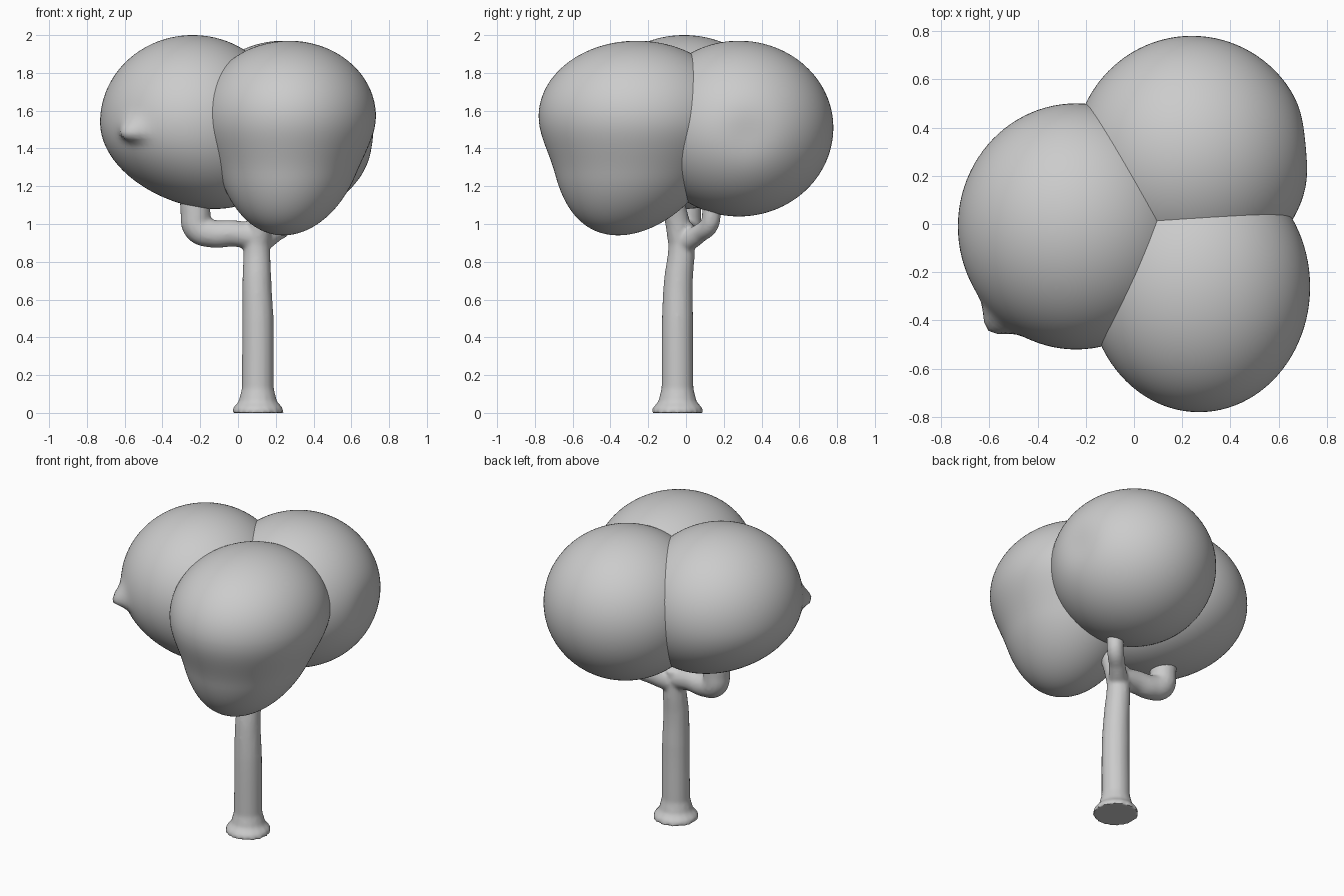
import bpy, bmesh, math
from mathutils import Vector

if "Cube" in bpy.data.objects:
    bpy.data.objects.remove(bpy.data.objects["Cube"])

grey = bpy.data.materials.new("plain_grey")
grey.use_nodes = True
COLOUR = (0.6, 0.6, 0.6, 1)
grey.diffuse_color = COLOUR
grey.node_tree.nodes["Principled BSDF"].inputs["Base Color"].default_value = COLOUR


def add(name, mesh):
    obj = bpy.data.objects.new(name, mesh)
    bpy.context.collection.objects.link(obj)
    obj.data.materials.append(grey)
    return obj


def crown(name, centre, radii, low, taper=0, drift=(0, 0), spot=None, push=0, width=(0.1, 0.1)):
    """Rounded leaf mass: own lower depth, tapered and drifting base, one bump or dent."""
    bm = bmesh.new()
    bmesh.ops.create_uvsphere(bm, u_segments=96, v_segments=64, radius=1)
    centre = Vector(centre)
    for v in bm.verts:
        t = max(0, -v.co.z)
        narrow = 1 - taper * math.sin(math.pi * t) ** 2 if t < 0.5 else 1 - taper
        v.co = Vector((v.co.x * radii[0] * narrow + drift[0] * t * t,
                       v.co.y * radii[1] * narrow + drift[1] * t * t,
                       v.co.z * (low if v.co.z < 0 else radii[2]))) + centre
        if spot:
            away = v.co - Vector(spot)
            flat = math.hypot(away.x, away.y) / width[0]
            tall = away.z / (width[0] if away.z > 0 else width[1])
            out = (v.co - centre).normalized()
            v.co += out * push * math.exp(-flat * flat - tall * tall)
    for f in bm.faces:
        f.smooth = True
    mesh = bpy.data.meshes.new(name)
    bm.to_mesh(mesh)
    bm.free()
    return add(name, mesh)


def limb(name, points):
    """Round tube through (x, y, z, radius) points."""
    curve = bpy.data.curves.new(name, "CURVE")
    curve.dimensions = "3D"
    curve.bevel_depth = 1
    curve.bevel_resolution = 6
    curve.use_fill_caps = True
    spline = curve.splines.new("BEZIER")
    spline.bezier_points.add(len(points) - 1)
    for p, (x, y, z, r) in zip(spline.bezier_points, points):
        p.co = (x, y, z)
        p.radius = r
        p.handle_left_type = p.handle_right_type = "AUTO"
    return add(name, curve)


# Leaf masses
crown("right_crown", (-0.24, -0.01, 1.54), (0.49, 0.51, 0.46), 0.46, drift=(0.12, 0),
      spot=(-0.56, -0.39, 1.48), push=0.07, width=(0.07, 0.035))
crown("front_crown", (0.27, -0.26, 1.57), (0.46, 0.52, 0.4), 0.63, taper=0.1, drift=(-0.03, -0.1))
crown("back_crown", (0.24, 0.28, 1.51), (0.49, 0.5, 0.46), 0.47,
      spot=(0.73, 0.33, 1.48), push=-0.02, width=(0.13, 0.13))

# Trunk with flared foot, and three branches
X, Y = 0.105, -0.045
limbs = [
    limb("trunk", [(X, Y, 0, 0.138), (X, Y, 0.025, 0.133), (X, Y, 0.06, 0.102), (X, Y, 0.13, 0.085),
                   (X, Y, 0.5, 0.083), (0.1, -0.04, 0.7, 0.077), (0.1, -0.025, 0.85, 0.071),
                   (0.1, -0.025, 1.0, 0.07)]),
    limb("right_branch", [(0.1, -0.025, 0.93, 0.07), (-0.02, -0.02, 0.95, 0.07), (-0.14, -0.01, 0.95, 0.075),
                          (-0.21, 0, 0.98, 0.08), (-0.225, 0, 1.06, 0.08), (-0.225, 0, 1.25, 0.08)]),
    limb("back_branch", [(0.1, -0.025, 0.89, 0.06), (0.19, 0.07, 0.95, 0.05), (0.25, 0.125, 1.0, 0.05),
                         (0.26, 0.135, 1.07, 0.05), (0.26, 0.135, 1.25, 0.05)]),
    limb("front_branch", [(0.1, -0.025, 0.9, 0.07), (0.12, -0.05, 1.03, 0.065), (0.16, -0.1, 1.2, 0.06)]),
]

# Fuse the limbs into one smooth wooden body
bpy.ops.object.select_all(action="DESELECT")
for obj in limbs:
    obj.select_set(True)
bpy.context.view_layer.objects.active = limbs[0]
bpy.ops.object.convert(target="MESH")
bpy.ops.object.join()
wood = bpy.context.object
wood.name = "trunk_and_branches"
remesh = wood.modifiers.new("fuse", "REMESH")
remesh.mode = "VOXEL"
remesh.voxel_size = 0.011
soften = wood.modifiers.new("soften", "SMOOTH")
soften.iterations = 5
bpy.ops.object.convert(target="MESH")
bpy.ops.object.shade_smooth_by_angle(angle=math.radians(50))
